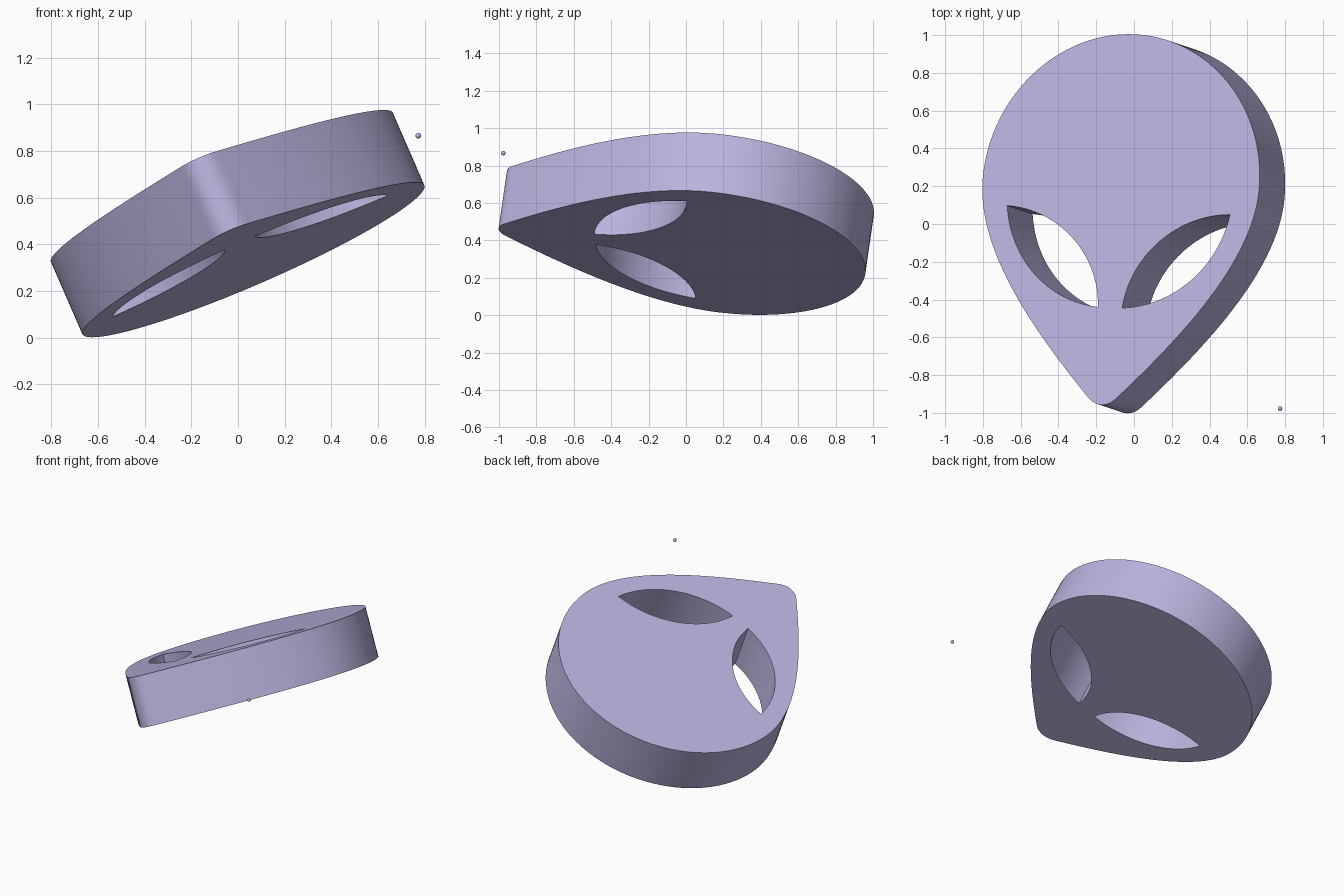
import bpy, bmesh
from mathutils import Vector, Matrix
from mathutils.geometry import interpolate_bezier

cube = bpy.data.objects.get("Cube")
if cube:
    bpy.data.objects.remove(cube, do_unlink=True)

lavender = bpy.data.materials.new("lavender")
lavender.use_nodes = True
colour = (0.50, 0.45, 0.73, 1)
lavender.diffuse_color = colour
lavender.node_tree.nodes["Principled BSDF"].inputs["Base Color"].default_value = colour

THICKNESS = 0.341


def path(*segments):
    """Sample a chain of Bezier segments, leaving out each end point."""
    points = []
    for a, ha, hb, b in segments:
        points += interpolate_bezier(Vector(a), Vector(ha), Vector(hb), Vector(b), 33)[:-1]
    return points


def mirrored(points):
    return [Vector((-p.x, p.y)) for p in reversed(points)]


def add_spline(curve, points):
    spline = curve.splines.new("POLY")
    spline.points.add(len(points) - 1)
    for target, p in zip(spline.points, points):
        target.co = (p.x, p.y, 0, 1)
    spline.use_cyclic_u = True


# Half of the head outline, from chin to crown
half = path(
    ((0, 0), (0.04, 0), (0.065, 0.02), (0.09, 0.045)),
    ((0.09, 0.045), (0.39, 0.345), (0.80, 0.78), (0.80, 1.18)),
    ((0.80, 1.18), (0.80, 1.62), (0.44, 1.98), (0, 1.98)),
)
outline = half + [Vector((0, 1.98))] + mirrored(half[1:])

# Leaf-shaped eye opening
inner, outer = (0.07, 0.52), (0.645, 1.04)
eye = path(
    (inner, (0.36, 0.54), (0.60, 0.75), outer),
    (outer, (0.34, 1.03), (0.09, 0.80), inner),
)

# Flat head with both eye openings, extruded to its thickness
curve = bpy.data.curves.new("head", "CURVE")
curve.dimensions = "2D"
curve.fill_mode = "BOTH"
curve.extrude = THICKNESS / 2
for points in (outline, eye, mirrored(eye)):
    add_spline(curve, points)
head = bpy.data.objects.new("head", curve)
bpy.context.collection.objects.link(head)

# Tilt the head and set its chin in place
normal = Vector((-0.435, 0.145, 1)).normalized()
up = Vector((0.087, 0.990, -0.106))
up = (up - normal * up.dot(normal)).normalized()
side = up.cross(normal)
chin = Vector((-0.172, -0.957, 0.77)) - normal * THICKNESS / 2
head.matrix_world = Matrix.Translation(chin) @ Matrix((side, up, normal)).transposed().to_4x4()

bpy.ops.object.select_all(action="DESELECT")
head.select_set(True)
bpy.context.view_layer.objects.active = head
bpy.ops.object.convert(target="MESH")
head = bpy.context.object
bm = bmesh.new()
bm.from_mesh(head.data)
bmesh.ops.remove_doubles(bm, verts=bm.verts, dist=0.0005)
bmesh.ops.recalc_face_normals(bm, faces=bm.faces)
bm.to_mesh(head.data)
bm.free()
head.data.materials.clear()
head.data.materials.append(lavender)
bpy.ops.object.shade_smooth_by_angle()

# Tiny loose ball beside the chin
bpy.ops.mesh.primitive_uv_sphere_add(segments=24, ring_count=12, radius=0.012,
                                     location=(0.773, -0.977, 0.866))
ball = bpy.context.object
ball.name = "small_ball"
ball.data.materials.append(lavender)
bpy.ops.object.shade_smooth_by_angle()
